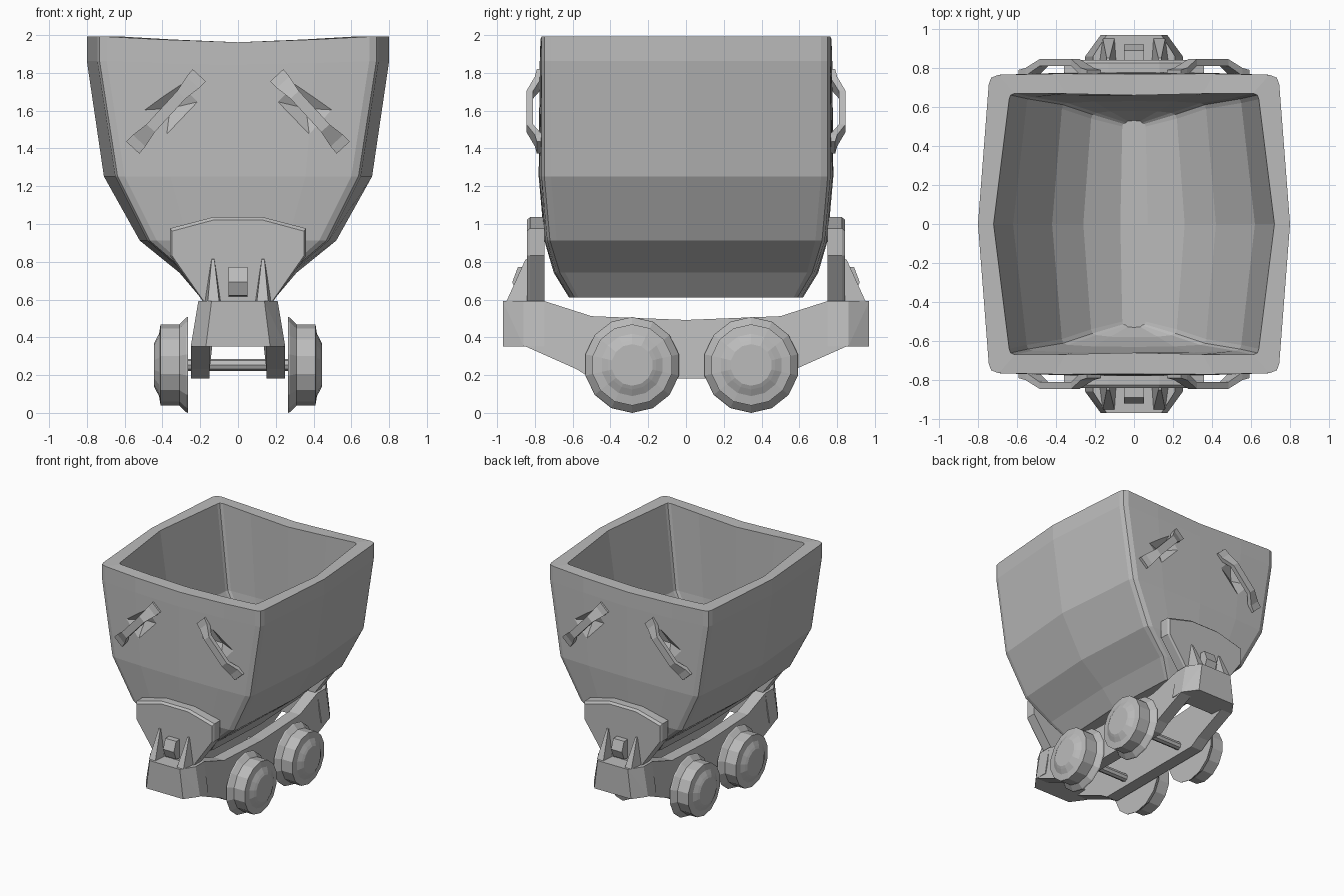
import bpy, bmesh, math
from mathutils import Vector

if "Cube" in bpy.data.objects:
    bpy.data.objects.remove(bpy.data.objects["Cube"])

grey = bpy.data.materials.new("cart grey")
grey.diffuse_color = (0.5, 0.5, 0.5, 1)
grey.use_nodes = True
grey.node_tree.nodes["Principled BSDF"].inputs["Base Color"].default_value = grey.diffuse_color


def build(name, verts, faces=None):
    """Mesh object from verts and faces; a convex hull when no faces are given."""
    bm = bmesh.new()
    vs = [bm.verts.new(v) for v in verts]
    if faces is None:
        bmesh.ops.convex_hull(bm, input=vs)
        bmesh.ops.dissolve_limit(bm, angle_limit=0.01, verts=bm.verts[:], edges=bm.edges[:])
    else:
        for f in faces:
            bm.faces.new([vs[i] for i in f])
    bmesh.ops.recalc_face_normals(bm, faces=bm.faces[:])
    me = bpy.data.meshes.new(name)
    bm.to_mesh(me)
    bm.free()
    me.materials.append(grey)
    ob = bpy.data.objects.new(name, me)
    bpy.context.collection.objects.link(ob)
    return ob


def loft(name, rings):
    """Skin a list of equal closed rings and cap both ends."""
    n = len(rings[0])
    verts = [v for r in rings for v in r]
    faces = [(k * n + i, k * n + (i + 1) % n, (k + 1) * n + (i + 1) % n, (k + 1) * n + i)
             for k in range(len(rings) - 1) for i in range(n)]
    faces += [tuple(range(n)), tuple(range(len(verts) - n, len(verts)))]
    return build(name, verts, faces)


def bucket_ring(z, xm, xc, ym, yc, bevel, dip=0):
    """Rounded rectangle whose four sides bulge outwards in the middle."""
    q = [(0, ym, z - dip), (xc * 0.55, (ym + yc) / 2 + 0.003, z - dip * 0.5),
         (xc - bevel, yc, z), (xc - bevel * 0.25, yc - bevel * 0.3, z),
         (xc, yc - bevel, z), (xm, 0, z)]
    ring = [(x, -y, zz) for x, y, zz in q]
    ring += [q[i] for i in (4, 3, 2, 1, 0)]
    ring += [(-x, y, zz) for x, y, zz in q[1:]]
    ring += [(-q[i][0], -q[i][1], q[i][2]) for i in (4, 3, 2, 1)]
    return ring


# Bucket: outside from the bottom to the rim, then the inside back down
levels = [
    (0.62, 0.20, 0.17, 0.62, 0.60, 0.03),
    (0.75, 0.31, 0.28, 0.70, 0.68, 0.04),
    (0.92, 0.52, 0.48, 0.75, 0.735, 0.05),
    (1.26, 0.71, 0.65, 0.78, 0.765, 0.05),
    (1.87, 0.80, 0.745, 0.775, 0.765, 0.05, 0.02),
    (2.00, 0.80, 0.745, 0.77, 0.765, 0.05, 0.03),
    (2.00, 0.72, 0.64, 0.66, 0.67, 0.03, 0.03),
    (1.30, 0.62, 0.55, 0.66, 0.65, 0.03),
    (0.97, 0.42, 0.37, 0.63, 0.62, 0.03),
    (0.82, 0.26, 0.22, 0.58, 0.57, 0.03),
    (0.73, 0.07, 0.06, 0.53, 0.52, 0.02),
]
bucket = loft("bucket", [bucket_ring(*l) for l in levels])

for sy, end in ((-1, "front"), (1, "back")):
    for sx, side in ((-1, "left"), (1, "right")):
        # Shallow hand recess cut behind each handle
        rim = [(0.29, 1.77), (0.53, 1.61), (0.38, 1.46), (0.19, 1.66)]
        pts = [(sx * x, sy * 0.785, z) for x, z in rim]
        pts += [(sx * 0.36, sy * 0.715, 1.62), (sx * 0.36, sy * 0.85, 1.62)]
        cutter = build(f"{end}_{side}_recess_cutter", pts)
        cutter.hide_render = True
        cutter.hide_set(True)
        mod = bucket.modifiers.new("recess", 'BOOLEAN')
        mod.operation, mod.solver, mod.object = 'DIFFERENCE', 'EXACT', cutter

        # Bent bar handle, slanting down and outwards
        d = Vector((0.35, 0, -0.38)).normalized()
        w = Vector((d.z, 0, -d.x))
        rings = []
        for s, y0, y1, h in ((0, 0.75, 0.79, 0.048), (0.05, 0.76, 0.80, 0.045),
                             (0.14, 0.81, 0.845, 0.03), (0.38, 0.81, 0.845, 0.03),
                             (0.47, 0.76, 0.80, 0.045), (0.52, 0.75, 0.79, 0.048)):
            c = Vector((0.205, 0, 1.795)) + d * s
            ring = [c + w * h * a + Vector((0, y, 0))
                    for a, y in ((-1, y0), (1, y0), (1, y1), (-1, y1))]
            rings.append([(sx * v.x, sy * v.y, v.z) for v in ring])
        loft(f"{end}_{side}_handle", rings)

        # Gusset rising from the frame to the bracket
        build(f"{end}_{side}_gusset", [(sx * x, sy * y, z) for x, y, z in (
            (0.09, 0.80, 0.6), (0.18, 0.80, 0.6), (0.10, 0.95, 0.6), (0.16, 0.95, 0.6),
            (0.125, 0.80, 0.83), (0.14, 0.80, 0.83), (0.125, 0.85, 0.82), (0.14, 0.85, 0.82))])

    # Cradle bracket plate with a bevelled top edge
    half = [(0.18, 0.59), (0.36, 0.84), (0.36, 0.985), (0.13, 1.045)]
    outline = half + [(-x, z) for x, z in reversed(half)]
    loft(f"{end}_bracket", [
        [(x, sy * 0.75, z) for x, z in outline],
        [(x, sy * 0.825, z) for x, z in outline],
        [(x * 0.97, sy * 0.842, z - (0.015 if z > 0.9 else 0)) for x, z in outline]])

    # Coupling lug between the gussets
    build(f"{end}_coupling_lug", [(x, sy * y, z) for x in (-0.05, 0.05)
          for y, z in ((0.82, 0.62), (0.82, 0.78), (0.89, 0.78), (0.92, 0.70), (0.89, 0.63))])

    # Chamfered end beam of the frame
    build(f"{end}_beam", [(s * x, sy * y, z) for s in (-1, 1) for x, y, z in (
        (0.14, 0.97, 0.6), (0.17, 0.97, 0.36), (0.21, 0.86, 0.6), (0.25, 0.86, 0.36),
        (0.21, 0.75, 0.6), (0.25, 0.75, 0.36))])

# Side rails: one outline, leaning inwards above the beam underside
half = [(0.5, 0.19), (0.58, 0.24), (0.85, 0.36), (0.85, 0.6), (0.75, 0.6), (0.5, 0.52)]
outline = half + [(0, 0.5)] + [(-y, z) for y, z in reversed(half)]
for sx, side in ((-1, "left"), (1, "right")):
    loft(f"{side}_rail", [[(sx * (x - max(0, z - 0.36) / 6), y, z) for y, z in outline]
                          for x in (0.25, 0.15)])


def turned(name, profile, y, sides, sx=1):
    """Solid turned around the x axis from (x, radius) points."""
    loft(name, [[(sx * x, y + r * math.sin(2 * math.pi * i / sides),
                  0.262 + r * math.cos(2 * math.pi * i / sides)) for i in range(sides)]
                for x, r in profile])


# Flanged wheels and axles
wheel = [(0.265, 0.254), (0.275, 0.25), (0.31, 0.215), (0.41, 0.215),
         (0.418, 0.165), (0.437, 0.13), (0.446, 0.11)]
for y, end in ((-0.285, "front"), (0.345, "back")):
    turned(f"{end}_axle", [(-0.28, 0.032), (0.28, 0.032)], y, 8)
    for sx, side in ((-1, "left"), (1, "right")):
        turned(f"{end}_{side}_wheel", wheel, y, 14, sx)

# Rest the wheels on the ground
for ob in bpy.context.collection.objects:
    ob.location.z -= 0.008
